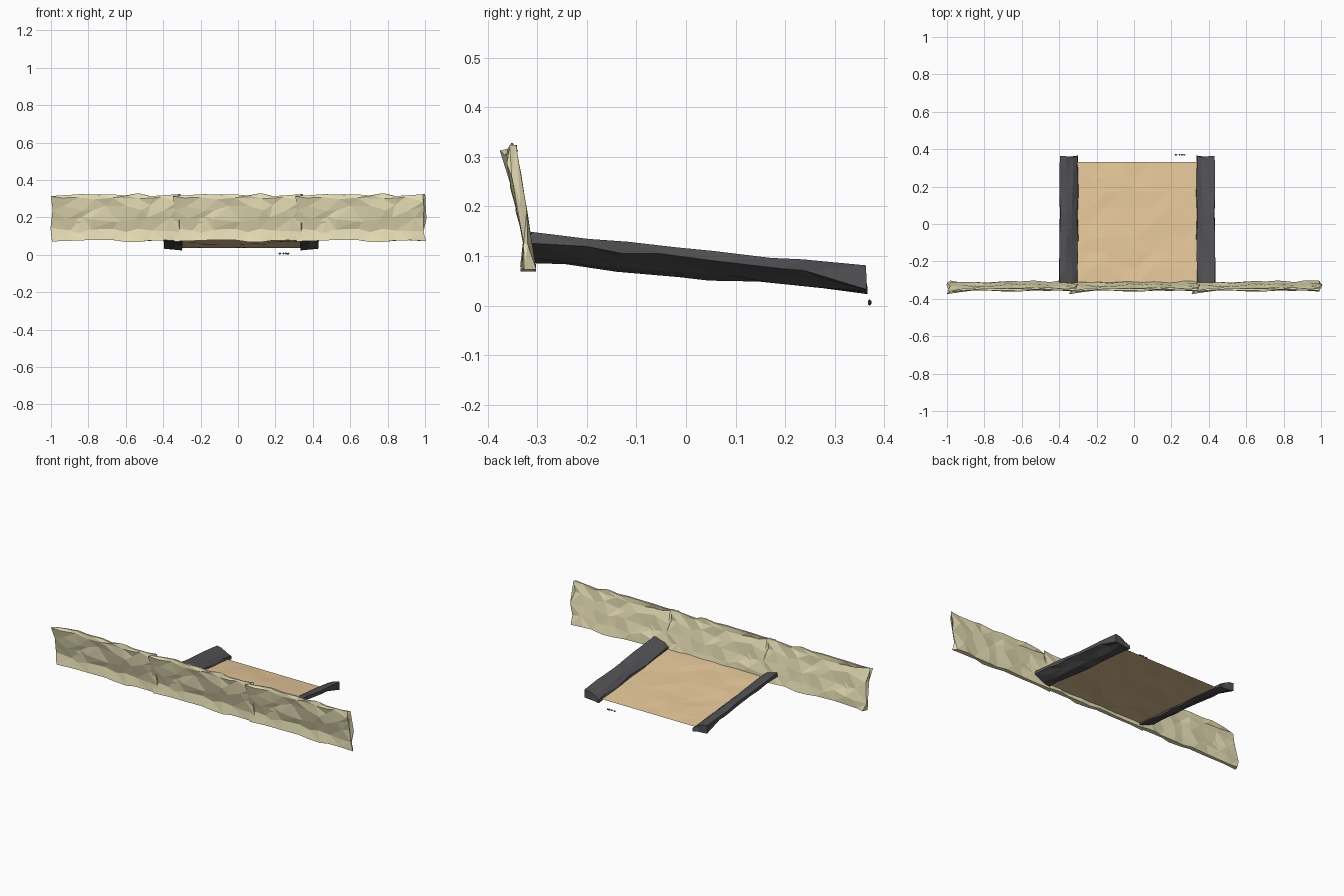
import bpy, bmesh, random
from mathutils import Vector

if "Cube" in bpy.data.objects:
    bpy.data.objects.remove(bpy.data.objects["Cube"])


def material(name, rgb):
    m = bpy.data.materials.new(name)
    m.diffuse_color = (*rgb, 1)
    m.use_nodes = True
    m.node_tree.nodes["Principled BSDF"].inputs["Base Color"].default_value = m.diffuse_color
    return m


sand = material("sandstone", (0.82, 0.75, 0.48))
dark = material("dark_rock", (0.085, 0.085, 0.09))
tan = material("tan_floor", (0.78, 0.57, 0.32))


def finish(bm, name, mat):
    me = bpy.data.meshes.new(name)
    bm.to_mesh(me)
    bm.free()
    me.materials.append(mat)
    ob = bpy.data.objects.new(name, me)
    bpy.context.collection.objects.link(ob)
    return ob


def loft(name, sections, mat):
    """Closed skin through a list of rings, triangulated for a faceted look."""
    bm = bmesh.new()
    rings = [[bm.verts.new(p) for p in s] for s in sections]
    n = len(rings[0])
    for a, b in zip(rings, rings[1:]):
        for i in range(n):
            j = (i + 1) % n
            bm.faces.new((a[i], a[j], b[j], b[i]))
    for r in (rings[0], rings[-1]):
        bm.faces.new(r)
    bmesh.ops.triangulate(bm, faces=bm.faces[:])
    bmesh.ops.recalc_face_normals(bm, faces=bm.faces[:])
    return finish(bm, name, mat)


# wall: one leaning rock slab repeated three times
WALL = [(-.329, .075), (-.324, .13), (-.338, .19), (-.350, .25), (-.360, .30), (-.356, .325),
        (-.344, .325), (-.345, .30), (-.335, .25), (-.326, .19), (-.314, .13), (-.307, .075)]


def wall_panel(name, x0):
    rng = random.Random(4)
    cols, length = 9, 0.68
    sections = []
    for c in range(cols + 1):
        ring = []
        edge_dz = [rng.uniform(-.006, .004), rng.uniform(-.012, .006)]
        for k, (y, z) in enumerate(WALL):
            end = c in (0, cols)
            dx = rng.uniform(-.012, .012) if end else rng.uniform(-.025, .025)
            dy = rng.uniform(-.006, .006)
            if z < .08:
                dz = edge_dz[0]
            elif z > .32:
                dz = edge_dz[1]
            else:
                dz = rng.uniform(-.015, .015)
            if c == 0 and z > .28:
                dy -= .012
            ring.append((x0 + .008 + length * c / cols + dx, y + dy, z + dz))
        sections.append(ring)
    return loft(name, sections, sand)


for i, name in enumerate(("wall_left", "wall_middle", "wall_right")):
    wall_panel(name, -1 + i * 0.654)


# ramp height along its length
def base(y):
    return .086 - .097 * (y + .31)


# side rails: thin rock slabs tilted up and outwards
RAIL = [(-.300, .002), (-.340, .010), (-.370, .024), (-.398, .040),
        (-.396, .060), (-.360, .054), (-.330, .040), (-.302, .020)]


def rail(name, mirrored):
    rng = random.Random(9)
    cols = 7
    sections = []
    for c in range(cols + 1):
        ring = []
        for k, (x, z) in enumerate(RAIL):
            y = -.315 + .675 * c / cols
            y += rng.uniform(-.008, .008) if c in (0, cols) else rng.uniform(-.03, .03)
            x += rng.uniform(-.004, .004)
            z += rng.uniform(-.004, .005)
            if c == cols and k in (1, 2, 3):
                z = .003 + .003 * k       # ragged drooping end
            ring.append((.035 - x if mirrored else x, y, base(y) + z))
        sections.append(ring)
    return loft(name, sections, dark)


rail("rail_left", False)
rail("rail_right", True)

# ramp floor: slightly uneven sheet
bm = bmesh.new()
bmesh.ops.create_grid(bm, x_segments=8, y_segments=8, size=0.5)
rng = random.Random(2)
for v in bm.verts:
    inner = abs(v.co.x) < .49 and abs(v.co.y) < .49
    x = .018 + v.co.x * .66
    y = .008 + v.co.y * .645
    v.co = Vector((x, y, base(y) + .011 + (rng.uniform(-.003, .003) if inner else 0)))
bmesh.ops.triangulate(bm, faces=bm.faces[:])
finish(bm, "ramp_floor", tan)

# tiny rock chips beside the ramp foot
bm = bmesh.new()
for x, z, s in ((.224, .0065, .009), (.243, .007, .006), (.256, .007, .007), (.268, .006, .007)):
    made = bmesh.ops.create_icosphere(bm, subdivisions=1, radius=1)["verts"]
    for v in made:
        v.co = Vector((x + v.co.x * s, .370 + v.co.y * .004, z + v.co.z * .006))
finish(bm, "rock_chips", dark)
